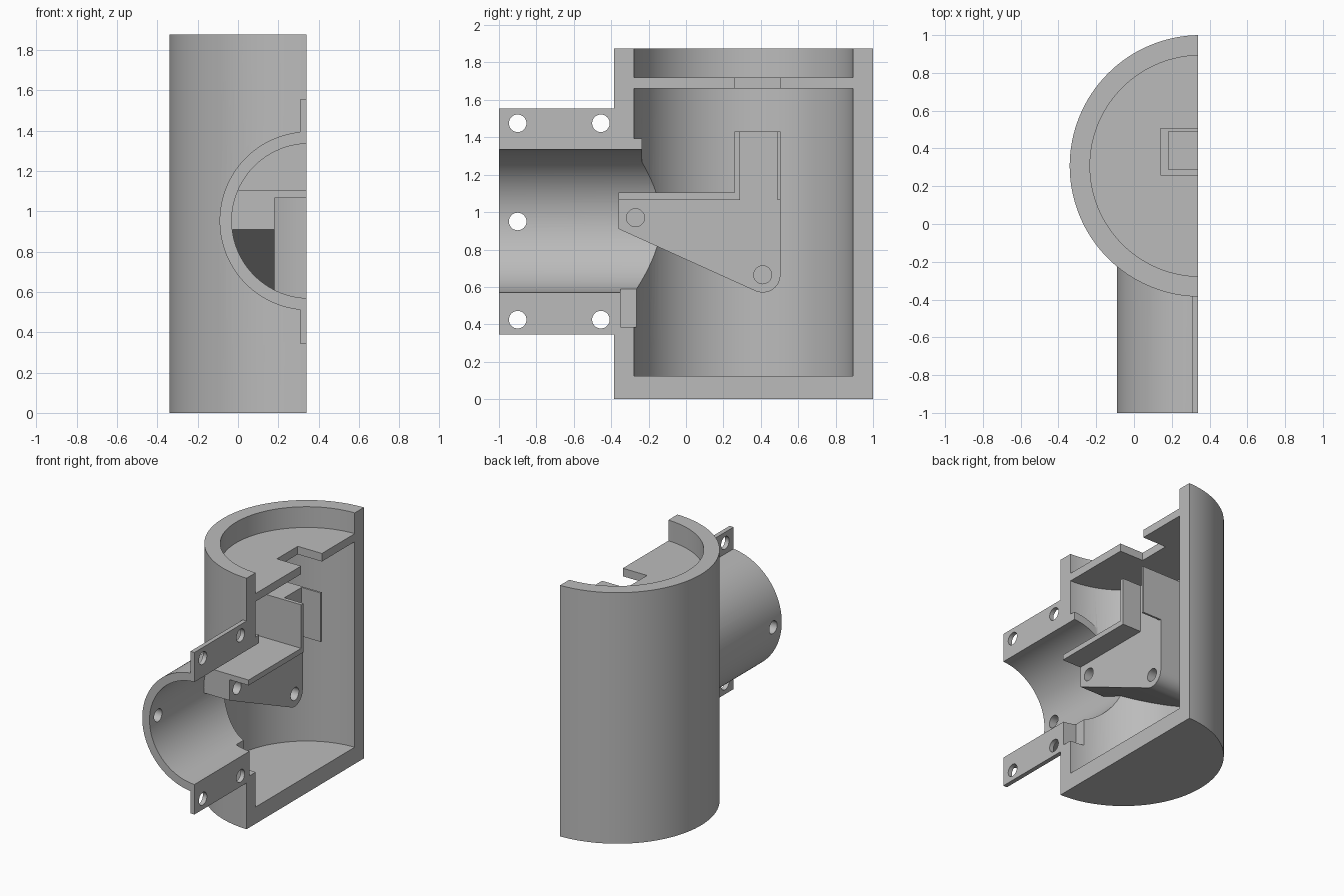
import bpy, bmesh, math
from mathutils import Matrix, Vector

if "Cube" in bpy.data.objects:
    bpy.data.objects.remove(bpy.data.objects["Cube"], do_unlink=True)

grey = bpy.data.materials.new("plain grey")
grey.use_nodes = True
grey.diffuse_color = (0.5, 0.5, 0.5, 1)
grey.node_tree.nodes["Principled BSDF"].inputs["Base Color"].default_value = (0.5, 0.5, 0.5, 1)

CUT = 0.34            # plane of the section
AX, AY = 0.352, 0.3075  # axis of the housing
PZ = 0.952            # height of the pipe axis


def finish(bm, name):
    bmesh.ops.recalc_face_normals(bm, faces=bm.faces)
    mesh = bpy.data.meshes.new(name)
    bm.to_mesh(mesh)
    bm.free()
    mesh.materials.append(grey)
    obj = bpy.data.objects.new(name, mesh)
    bpy.context.collection.objects.link(obj)
    return obj


def box(name, x, y, z):
    bm = bmesh.new()
    bmesh.ops.create_cube(bm, size=1)
    for v in bm.verts:
        v.co = Vector([(r[0] + r[1]) / 2 + c * (r[1] - r[0]) for c, r in zip(v.co, (x, y, z))])
    return finish(bm, name)


def rod(name, axis, radius, centre, span, sides=128):
    """Cylinder along an axis; centre gives the two other coordinates."""
    bm = bmesh.new()
    bmesh.ops.create_cone(bm, cap_ends=True, segments=sides, radius1=radius,
                          radius2=radius, depth=span[1] - span[0])
    mid = sum(span) / 2
    a, b = centre
    place, turn = {
        "x": ((mid, a, b), Matrix.Rotation(math.pi / 2, 4, "Y")),
        "y": ((a, mid, b), Matrix.Rotation(math.pi / 2, 4, "X")),
        "z": ((a, b, mid), Matrix.Identity(4)),
    }[axis]
    bm.transform(Matrix.Translation(place) @ turn)
    return finish(bm, name)


def plate(name, points, x):
    """Side profile in y and z, extruded along x."""
    bm = bmesh.new()
    face = bm.faces.new([bm.verts.new((x[0], y, z)) for y, z in points])
    moved = bmesh.ops.extrude_face_region(bm, geom=[face])["geom"]
    bmesh.ops.translate(bm, vec=(x[1] - x[0], 0, 0),
                        verts=[g for g in moved if isinstance(g, bmesh.types.BMVert)])
    return finish(bm, name)


def combine(obj, other, operation):
    mod = obj.modifiers.new("combine", "BOOLEAN")
    mod.operation, mod.object, mod.solver = operation, other, "EXACT"
    bpy.context.view_layer.objects.active = obj
    bpy.ops.object.modifier_apply(modifier=mod.name)
    bpy.data.objects.remove(other, do_unlink=True)


def smooth(obj):
    bpy.ops.object.select_all(action="DESELECT")
    obj.select_set(True)
    bpy.context.view_layer.objects.active = obj
    bpy.ops.object.shade_smooth_by_angle(angle=math.radians(30))


# Housing and side pipe as solids, then hollowed
housing = rod("housing", "z", 0.6925, (AX, AY), (0, 1.875))
combine(housing, rod("pipe", "y", 0.443, (AX, PZ), (-1, 0)), "UNION")
combine(housing, box("flange", (0.307, 0.4), (-1, -0.3), (0.345, 1.555)), "UNION")
combine(housing, rod("chamber", "z", 0.585, (AX, AY), (0.125, 1.66)), "DIFFERENCE")
combine(housing, rod("recess", "z", 0.585, (AX, AY), (1.72, 2)), "DIFFERENCE")

# Upper lip of the pipe inside the chamber, then the bore
lip = rod("lip", "y", 0.443, (AX, PZ), (-0.33, -0.235))
combine(lip, box("lip_trim", (-1, 1), (-1, 1), (0, PZ)), "DIFFERENCE")
combine(housing, lip, "UNION")
combine(housing, rod("bore", "y", 0.383, (AX, PZ), (-1.2, 0.1)), "DIFFERENCE")

# Shelf notch, lower slot and section plane
combine(housing, box("notch", (0.14, 1), (0.26, 0.505), (1.6, 1.8)), "DIFFERENCE")
combine(housing, box("slot", (0.23, 1), (-0.35, -0.1), (0.385, 0.59)), "DIFFERENCE")
combine(housing, box("section", (CUT, 2), (-2, 2), (-1, 3)), "DIFFERENCE")

# Bolt holes through the flanges and the pipe wall
for y, z in [(y, z) for y in (-0.9, -0.455) for z in (0.425, 1.475)] + [(-0.9, 0.95)]:
    combine(housing, rod("hole", "x", 0.047, (y, z), (-0.6, 0.6), 32), "DIFFERENCE")
smooth(housing)

# Bracket: solid web with a rounded lower corner
pin_y, pin_z, r = 0.41, 0.665, 0.095
arc = [(pin_y + r * math.cos(a), pin_z + r * math.sin(a))
       for a in (math.radians(-115 * i / 12) for i in range(13))]
outline = [(-0.36, 0.91), (-0.36, 1.105), (0.26, 1.105), (0.26, 1.43), (0.505, 1.43)]
bracket = plate("bracket", outline + arc, (-0.5, 0.182))

# Rims along the top, front and back of the bracket
rim = [(-0.36, 1.065), (-0.36, 1.105), (0.26, 1.105), (0.26, 1.43), (0.288, 1.43), (0.288, 1.065)]
combine(bracket, plate("rim", rim, (0.15, CUT)), "UNION")
combine(bracket, box("back_rim", (0.15, CUT), (0.49, 0.505), (1.065, 1.43)), "UNION")

# Pin holes, then trim to end inside the housing walls
for y, z in ((-0.27, 0.97), (pin_y, pin_z)):
    combine(bracket, rod("pin_hole", "x", 0.048, (y, z), (0.06, 0.5), 32), "DIFFERENCE")
limit = rod("limit", "z", 0.64, (AX, AY), (0.1, 1.6))
combine(limit, rod("limit_pipe", "y", 0.413, (AX, PZ), (-0.9, 0)), "UNION")
combine(bracket, limit, "INTERSECT")
smooth(bracket)
